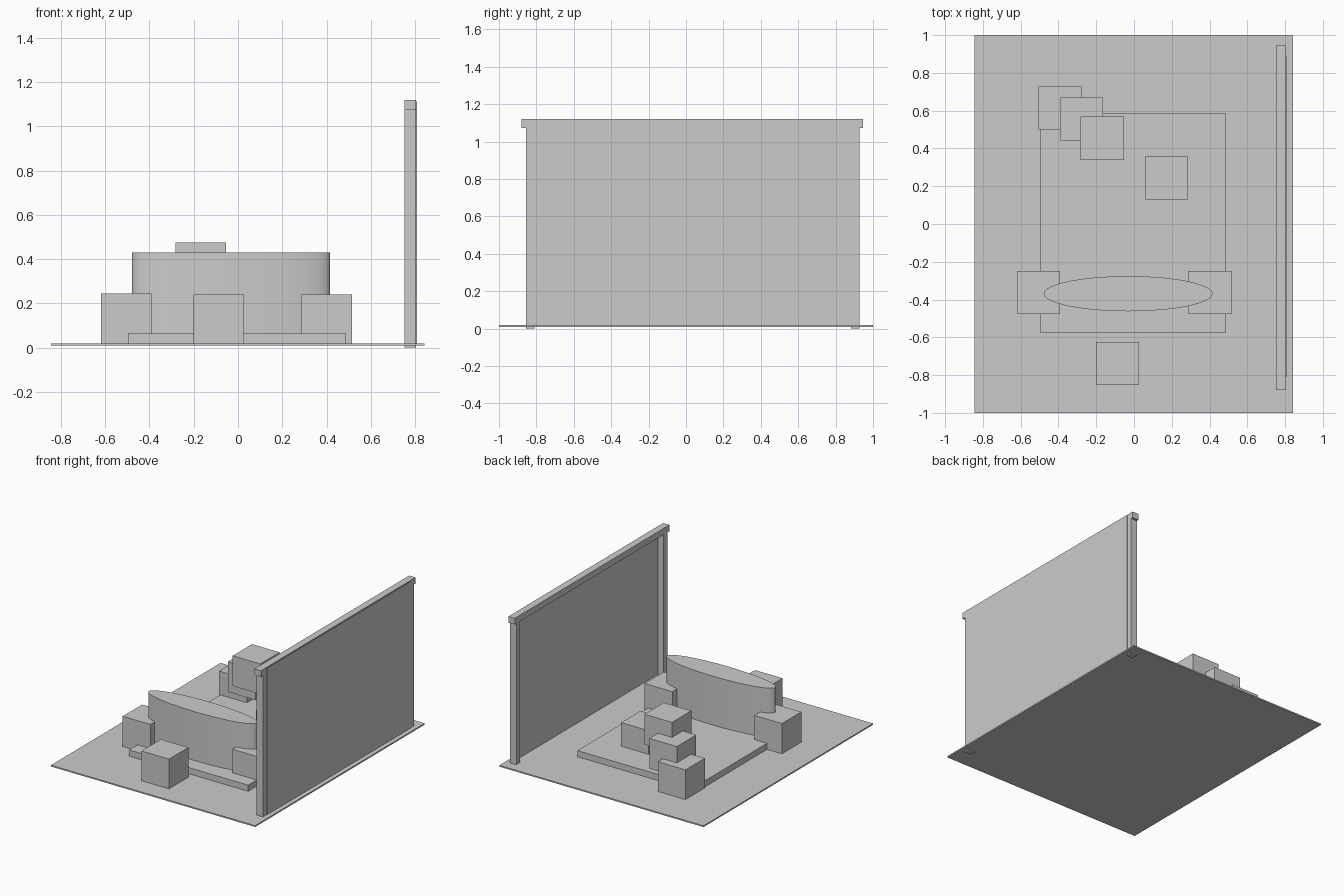
import bpy
import math

cube = bpy.data.objects.get("Cube")
if cube:
    bpy.data.objects.remove(cube, do_unlink=True)

# One plain grey for the whole model
grey = bpy.data.materials.new("plain grey")
grey.use_nodes = True
COLOUR = (0.6, 0.6, 0.6, 1)
grey.diffuse_color = COLOUR
grey.node_tree.nodes["Principled BSDF"].inputs["Base Color"].default_value = COLOUR


def box(name, xs, ys, zs):
    """Box spanning the given (min, max) range on each axis."""
    spans = (xs, ys, zs)
    bpy.ops.mesh.primitive_cube_add(size=1, location=[sum(s) / 2 for s in spans])
    ob = bpy.context.object
    ob.name = name
    ob.scale = [s[1] - s[0] for s in spans]
    bpy.ops.object.transform_apply(location=False, rotation=False, scale=True)
    ob.data.materials.append(grey)
    return ob


# Floor slab and low platform
box("floor", (-0.845, 0.842), (-1, 1), (0.009, 0.019))
box("platform", (-0.496, 0.488), (-0.577, 0.584), (0.015, 0.065))

# Oval counter
bpy.ops.mesh.primitive_cylinder_add(vertices=64, radius=1, depth=1,
                                    location=(-0.031, -0.369, 0.247))
counter = bpy.context.object
counter.name = "oval_counter"
counter.scale = (0.447, 0.093, 0.366)
bpy.ops.object.transform_apply(location=False, rotation=False, scale=True)
counter.data.materials.append(grey)
bpy.ops.object.shade_smooth_by_angle(angle=math.radians(40))

# Cube seats: lowest corner of each
SEAT = 0.228
seats = {
    "front_seat": (-0.201, -0.852, 0.015),
    "right_seat": (-0.619, -0.476, 0.019),
    "left_seat": (0.287, -0.476, 0.015),
    "back_seat": (0.058, 0.129, 0.015),
    "stack_low": (-0.505, 0.499, 0.015),
    "stack_middle": (-0.393, 0.441, 0.137),
    "stack_top": (-0.282, 0.340, 0.249),
}
for name, (x, y, z) in seats.items():
    box(name, (x, x + SEAT), (y, y + SEAT), (z, z + SEAT - 0.002))

# Side wall: two posts, top rail and thin panel
WALL = (0.753, 0.805)
box("front_post", WALL, (-0.856, -0.811), (0, 1.075))
box("back_post", WALL, (0.882, 0.927), (0, 1.075))
box("top_rail", WALL, (-0.880, 0.945), (1.073, 1.12))
box("wall_panel", (0.798, 0.808), (-0.811, 0.889), (0.015, 1.112))
